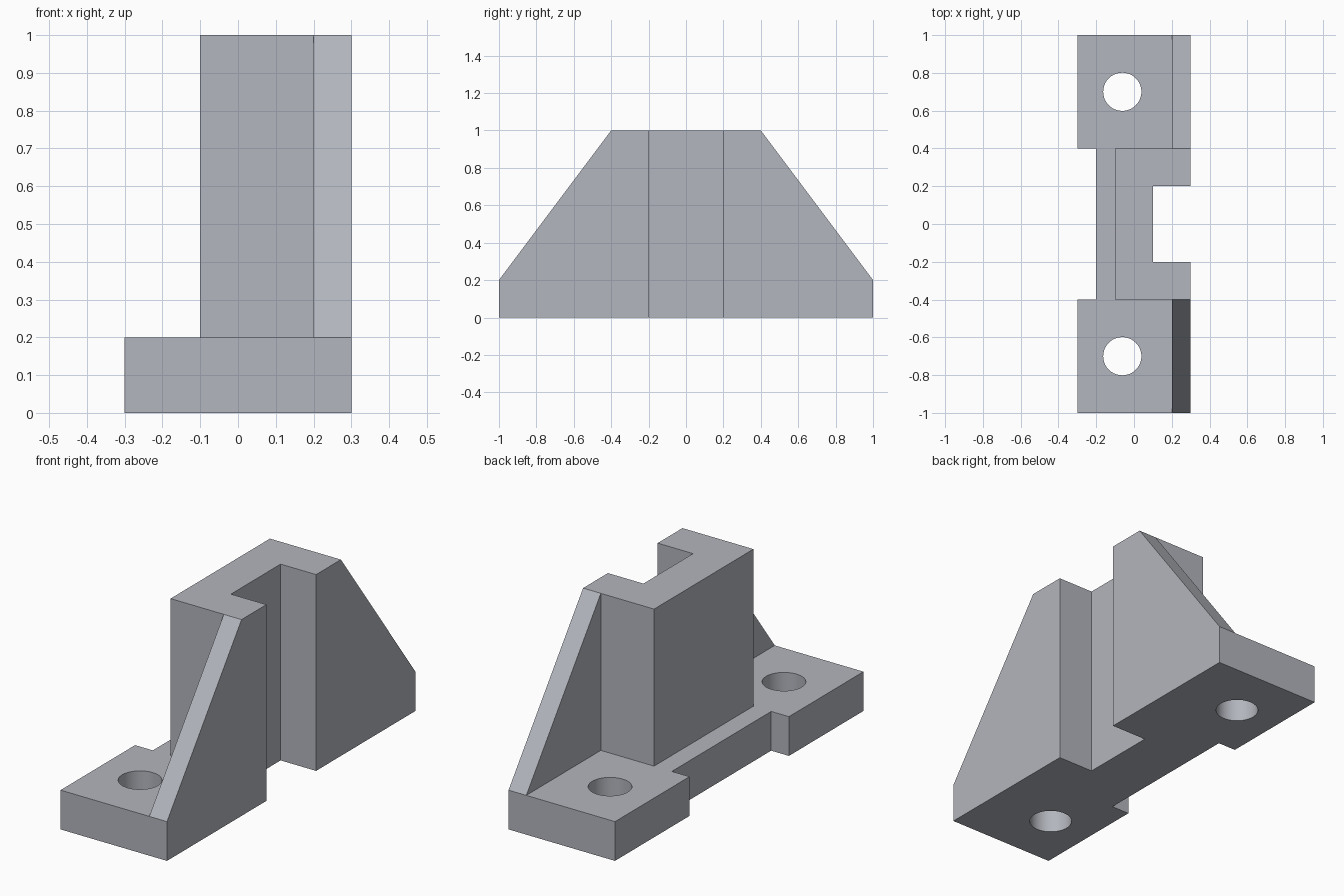
import bpy, bmesh, math
from mathutils import Vector

if "Cube" in bpy.data.objects:
    bpy.data.objects.remove(bpy.data.objects["Cube"])


def prism(name, points, start, sweep):
    """Extrude a closed outline (3D points offset by start) along sweep."""
    bm = bmesh.new()
    face = bm.faces.new([bm.verts.new(Vector(p) + Vector(start)) for p in points])
    ext = bmesh.ops.extrude_face_region(bm, geom=[face])
    verts = [g for g in ext["geom"] if isinstance(g, bmesh.types.BMVert)]
    bmesh.ops.translate(bm, verts=verts, vec=Vector(sweep))
    bmesh.ops.recalc_face_normals(bm, faces=bm.faces[:])
    mesh = bpy.data.meshes.new(name)
    bm.to_mesh(mesh)
    bm.free()
    obj = bpy.data.objects.new(name, mesh)
    bpy.context.collection.objects.link(obj)
    return obj


def column(name, outline, z0, z1):
    """Vertical prism from an xy outline."""
    return prism(name, [(x, y, 0) for x, y in outline], (0, 0, z0), (0, 0, z1 - z0))


def rect(x0, x1, y0, y1):
    return [(x0, y0), (x1, y0), (x1, y1), (x0, y1)]


def cut(target, cutter):
    """Subtract the cutter, then remove it."""
    mod = target.modifiers.new("cut", 'BOOLEAN')
    mod.operation = 'DIFFERENCE'
    mod.solver = 'EXACT'
    mod.object = cutter
    bpy.ops.object.select_all(action='DESELECT')
    bpy.context.view_layer.objects.active = target
    target.select_set(True)
    bpy.ops.object.modifier_apply(modifier=mod.name)
    bpy.data.objects.remove(cutter, do_unlink=True)


# Bracket blank: side silhouette swept across the full width
half = [(1, 0), (1, 0.2), (0.4, 1)]
outline = half + [(-y, z) for y, z in reversed(half)]
bracket = prism("bracket", [(0, y, z) for y, z in outline], (-0.3, 0, 0), (0.6, 0, 0))

# Blue-grey metal
metal = bpy.data.materials.new("blue_grey_metal")
metal.diffuse_color = (0.45, 0.465, 0.51, 1)
metal.use_nodes = True
metal.node_tree.nodes["Principled BSDF"].inputs["Base Color"].default_value = metal.diffuse_color
bracket.data.materials.append(metal)

# Clear the space around the upright, leaving the base and side ribs
clear = [(-0.1, -0.4), (0.2, -0.4), (0.2, -1.2), (-0.5, -1.2),
         (-0.5, 1.2), (0.2, 1.2), (0.2, 0.4), (-0.1, 0.4)]
cut(bracket, column("upright_cutter", clear, 0.2, 1.2))

# Full-height channel and shallow base recess
cut(bracket, column("channel_cutter", rect(0.1, 0.5, -0.2, 0.2), -0.2, 1.2))
cut(bracket, column("recess_cutter", rect(-0.5, -0.2, -0.4, 0.4), -0.2, 0.5))

# Bolt holes
for side in (-1, 1):
    circle = [(-0.062 + 0.101 * math.cos(a), 0.7 * side + 0.101 * math.sin(a))
              for a in (math.tau * i / 64 for i in range(64))]
    cut(bracket, column("hole_cutter", circle, -0.2, 0.5))

bpy.ops.object.shade_smooth_by_angle(angle=math.radians(30))
